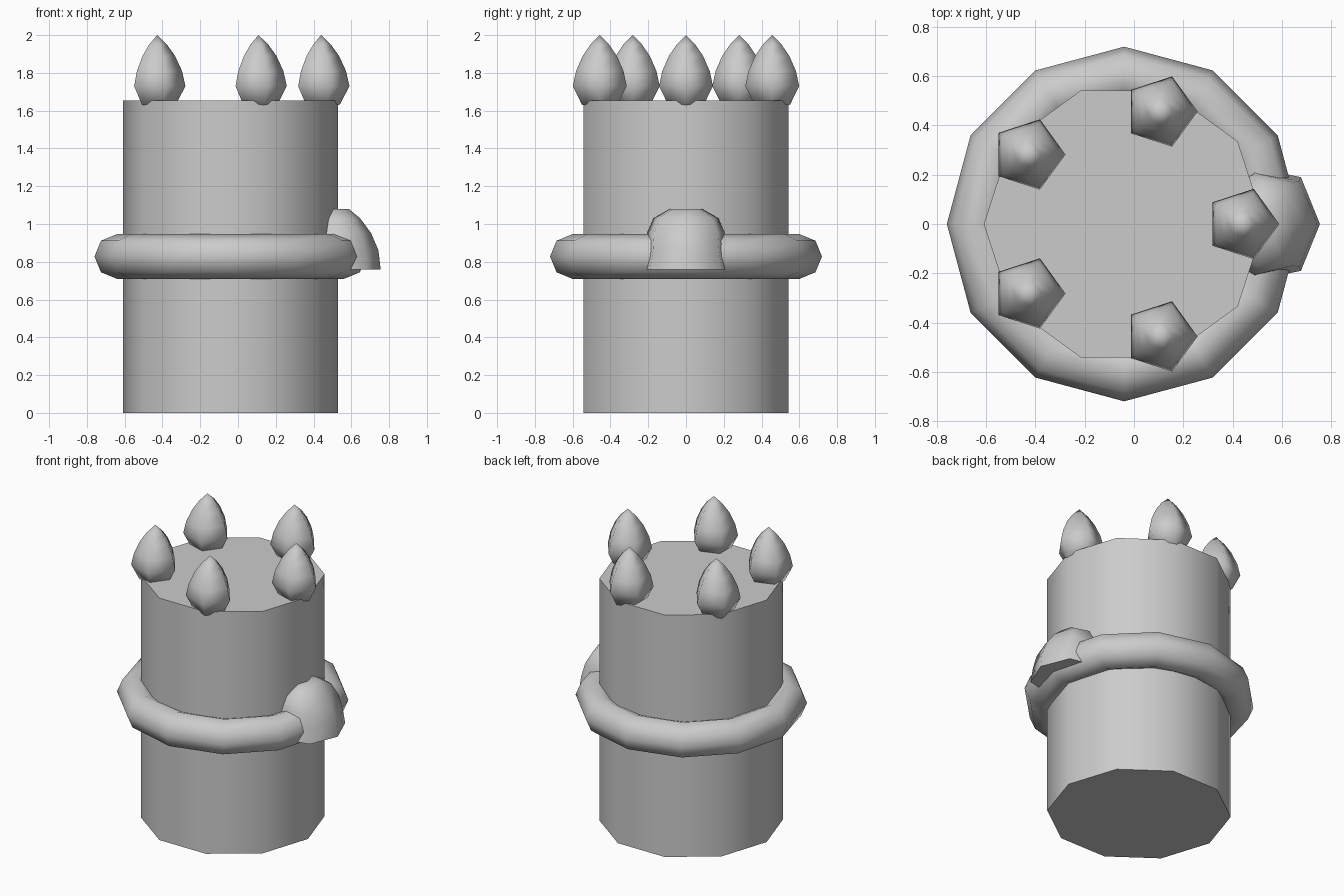
import bpy, bmesh, math

if "Cube" in bpy.data.objects:
    bpy.data.objects.remove(bpy.data.objects["Cube"])

CX = -0.04  # axis of the main cylinder

mat = bpy.data.materials.new("plain grey")
mat.diffuse_color = (0.6, 0.6, 0.6, 1)
mat.use_nodes = True
mat.node_tree.nodes["Principled BSDF"].inputs["Base Color"].default_value = mat.diffuse_color


def loft(name, rings, sharp_deg, closed=False):
    """Skin a list of point rings; cap the ends, or join them in a loop."""
    bm = bmesh.new()
    loops = [[bm.verts.new(p) for p in r] for r in rings]
    pairs = list(zip(loops, loops[1:]))
    if closed:
        pairs.append((loops[-1], loops[0]))
    for a, b in pairs:
        n = len(a)
        for i in range(n):
            j = (i + 1) % n
            bm.faces.new((a[i], a[j], b[j], b[i]))
    if not closed:
        bm.faces.new(loops[0][::-1])
        bm.faces.new(loops[-1])
    bmesh.ops.remove_doubles(bm, verts=bm.verts, dist=0.0005)
    bmesh.ops.recalc_face_normals(bm, faces=bm.faces)
    for f in bm.faces:
        f.smooth = True
    for e in bm.edges:
        e.smooth = e.calc_face_angle(0) < math.radians(sharp_deg)
    me = bpy.data.meshes.new(name)
    bm.to_mesh(me)
    bm.free()
    me.materials.append(mat)
    ob = bpy.data.objects.new(name, me)
    bpy.context.collection.objects.link(ob)
    return ob


def ring(n, r, z, x=0.0, y=0.0):
    return [(x + r * math.cos(2 * math.pi * i / n),
             y + r * math.sin(2 * math.pi * i / n), z) for i in range(n)]


# ten-sided body
loft("body", [ring(10, 0.57, 0, CX), ring(10, 0.57, 1.655, CX)], 40)

# band around the body: 12 segments, 8-sided section
R, r = 0.602, 0.118
sections = []
for i in range(12):
    a = math.pi * i / 6
    sec = []
    for k in range(8):
        t = math.pi * k / 4
        d = R + r * math.cos(t)
        sec.append((CX + d * math.cos(a), d * math.sin(a), 0.828 + r * math.sin(t)))
    sections.append(sec)
loft("band", sections, 50, closed=True)

# domed knob on the right side, flat underneath
half = [(0.148, 0.19), (-0.05, 0.232), (-0.2, 0.13)]
plan = [(0.225, 0)] + half + [(x, -y) for x, y in reversed(half)]
levels = [(1, 1, 0.76), (0.95, 0.92, 0.86), (0.78, 0.89, 0.95),
          (0.52, 0.74, 1.03), (0.25, 0.36, 1.08)]
loft("knob", [[(0.53 + x * sx, y * sy, z) for x, y in plan]
              for sx, sy, z in levels], 60)

# five teardrop tips standing on the rim
profile = [(0.0001, 1.6), (0.1, 1.633), (0.15, 1.73), (0.132, 1.81),
           (0.095, 1.89), (0.052, 1.95), (0.0001, 2.0)]
for i in range(5):
    a = 2 * math.pi * i / 5
    px, py = CX + 0.48 * math.cos(a), 0.48 * math.sin(a)
    loft(f"tip_{i + 1}", [ring(5, rad, z, px, py) for rad, z in profile], 80)
